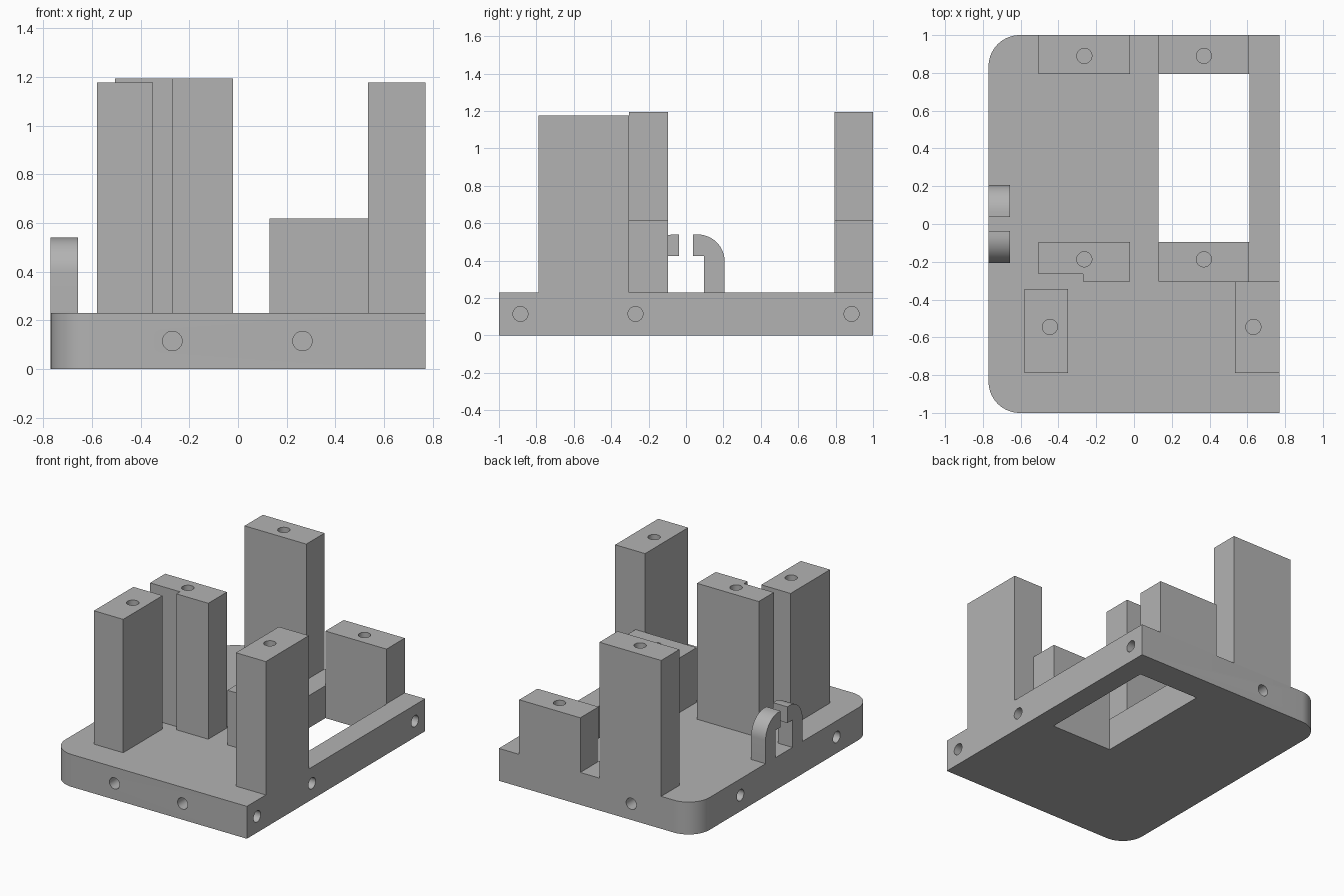
import bpy
import bmesh
from math import pi, cos, sin
from mathutils import Matrix, Vector

cube = bpy.data.objects.get("Cube")
if cube:
    bpy.data.objects.remove(cube, do_unlink=True)

grey = bpy.data.materials.new("plain grey")
grey.use_nodes = True
colour = (0.45, 0.45, 0.45, 1)
grey.diffuse_color = colour
grey.node_tree.nodes["Principled BSDF"].inputs["Base Color"].default_value = colour

BASE_TOP = 0.23
HOLE_R = 0.04
HOLE_DEPTH = 0.25


def add_object(name, bm):
    bmesh.ops.recalc_face_normals(bm, faces=bm.faces)
    mesh = bpy.data.meshes.new(name)
    bm.to_mesh(mesh)
    bm.free()
    mesh.materials.append(grey)
    obj = bpy.data.objects.new(name, mesh)
    bpy.context.collection.objects.link(obj)
    return obj


def extrude(name, points, offset):
    """Solid made from a flat outline pushed along an offset."""
    bm = bmesh.new()
    face = bm.faces.new([bm.verts.new(p) for p in points])
    result = bmesh.ops.extrude_face_region(bm, geom=[face], use_keep_orig=True)
    moved = [v for v in result["geom"] if isinstance(v, bmesh.types.BMVert)]
    bmesh.ops.translate(bm, verts=moved, vec=offset)
    return add_object(name, bm)


def rect(x0, x1, y0, y1):
    return [(x0, y0), (x1, y0), (x1, y1), (x0, y1)]


def arc(cx, cy, r, start, end, steps=14):
    angles = [start + (end - start) * i / steps for i in range(steps + 1)]
    return [(cx + r * cos(a), cy + r * sin(a)) for a in angles]


def prism(name, outline, z0, z1):
    return extrude(name, [(x, y, z0) for x, y in outline], (0, 0, z1 - z0))


def cut(obj, cutter):
    mod = obj.modifiers.new("cut", 'BOOLEAN')
    mod.operation = 'DIFFERENCE'
    mod.solver = 'EXACT'
    mod.object = cutter
    bpy.context.view_layer.objects.active = obj
    bpy.ops.object.modifier_apply(modifier=mod.name)
    bpy.data.objects.remove(cutter, do_unlink=True)


def drill(obj, holes):
    """Blind round holes, each given as a mouth position and outward direction."""
    bm = bmesh.new()
    for mouth, out in holes:
        turn = Vector(out).to_track_quat('Z', 'Y').to_matrix().to_4x4()
        bmesh.ops.create_cone(bm, cap_ends=True, segments=32, radius1=HOLE_R,
                              radius2=HOLE_R, depth=2 * HOLE_DEPTH,
                              matrix=Matrix.Translation(mouth) @ turn)
    cutter = add_object("hole_cutter", bm)
    cutter.hide_render = True
    cut(obj, cutter)


def smooth(obj):
    bpy.ops.object.select_all(action='DESELECT')
    obj.select_set(True)
    bpy.context.view_layer.objects.active = obj
    bpy.ops.object.shade_smooth_by_angle(angle=pi / 6)


# Base plate, rounded on its right side, with a window and side holes
W, L, R = 0.77, 1.0, 0.165
outline = [(W, -L), (W, L)]
outline += arc(-W + R, L - R, R, pi / 2, pi)
outline += arc(-W + R, -L + R, R, pi, 3 * pi / 2)
base = prism("base_plate", outline, 0, BASE_TOP)
window = prism("window_cutter", rect(0.13, 0.612, -0.095, 0.795), -0.1, 0.5)
window.hide_render = True
cut(base, window)
mid = BASE_TOP / 2
holes = [((x, -L, mid), (0, -1, 0)) for x in (-0.27, 0.265)]
holes += [((W, y, mid), (1, 0, 0)) for y in (-0.885, -0.27, 0.885)]
holes += [((-W, y, mid), (-1, 0, 0)) for y in (-0.59, 0.49)]
holes += [((-0.27, L, mid), (0, 1, 0))]
drill(base, holes)
smooth(base)

# Posts: outline, top height and hole position
notched = [(-0.27, -0.305), (-0.02, -0.305), (-0.02, -0.095),
           (-0.505, -0.095), (-0.505, -0.265), (-0.27, -0.265)]
posts = {
    "back_tall_post": (rect(-0.505, -0.02, 0.795, 1), 1.195, (-0.263, 0.89)),
    "back_low_post": (rect(0.13, 0.61, 0.795, 1), 0.618, (0.37, 0.89)),
    "middle_tall_post": (notched, 1.195, (-0.263, -0.187)),
    "middle_low_post": (rect(0.13, 0.61, -0.305, -0.095), 0.618, (0.37, -0.187)),
    "front_right_post": (rect(-0.58, -0.35, -0.788, -0.345), 1.177, (-0.445, -0.545)),
    "front_left_post": (rect(0.535, W, -0.788, -0.305), 1.177, (0.632, -0.545)),
}
for name, (shape, top, (hx, hy)) in posts.items():
    post = prism(name, shape, BASE_TOP, top)
    drill(post, [((hx, hy, top), (0, 0, 1))])
    smooth(post)

# Pair of facing cable hooks on the right edge
profile = [(0.095, BASE_TOP), (0.207, BASE_TOP)]
profile += arc(0.207 - 0.145, 0.54 - 0.145, 0.145, 0, pi / 2)
profile += [(0.038, 0.54), (0.038, 0.425), (0.095, 0.425)]
for name, side in (("back_hook", 1), ("front_hook", -1)):
    hook = extrude(name, [(-W, side * y, z) for y, z in profile], (0.113, 0, 0))
    smooth(hook)
